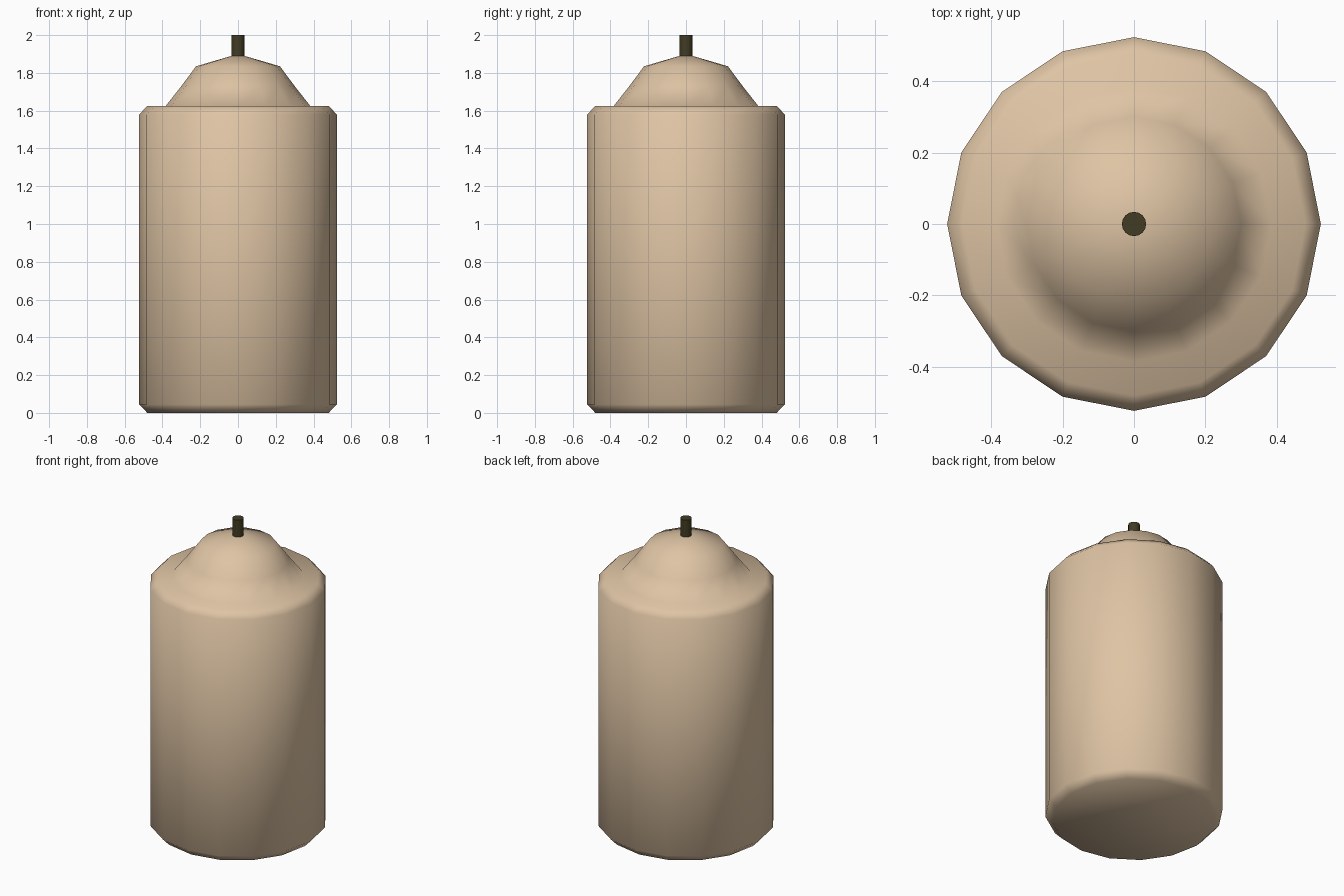
import bpy, bmesh
from math import cos, sin, tau

if "Cube" in bpy.data.objects:
    bpy.data.objects.remove(bpy.data.objects["Cube"])


def material(name, rgb):
    m = bpy.data.materials.new(name)
    m.diffuse_color = (*rgb, 1)
    m.use_nodes = True
    m.node_tree.nodes["Principled BSDF"].inputs["Base Color"].default_value = m.diffuse_color
    return m


def lathe(name, profile, sides, mat):
    """Revolve (radius, z) points around z; radius 0 makes a tip."""
    bm = bmesh.new()
    rings = []
    for r, z in profile:
        n = sides if r > 0 else 1
        rings.append([bm.verts.new((r * cos(tau * i / sides), r * sin(tau * i / sides), z))
                      for i in range(n)])
    for a, b in zip(rings, rings[1:]):
        for i in range(sides):
            j = (i + 1) % sides
            if len(b) == 1:
                bm.faces.new((a[i], a[j], b[0]))
            else:
                bm.faces.new((a[i], a[j], b[j], b[i]))
    # Close the flat ends
    bm.faces.new(rings[0][::-1])
    if len(rings[-1]) > 1:
        bm.faces.new(rings[-1])
    for f in bm.faces:
        f.smooth = True
    mesh = bpy.data.meshes.new(name)
    bm.to_mesh(mesh)
    bm.free()
    ob = bpy.data.objects.new(name, mesh)
    bpy.context.collection.objects.link(ob)
    mesh.materials.append(mat)
    return ob


wax = material("wax", (0.73, 0.55, 0.37))
char = material("charred_wick", (0.055, 0.045, 0.017))

# Candle body with bevelled rims and melted dome on top
lathe("candle_body", [(0.48, 0), (0.523, 0.045), (0.523, 1.58), (0.48, 1.625),
                      (0.385, 1.622), (0.30, 1.73), (0.222, 1.835), (0, 1.9)], 16, wax)

# Wick
wick = lathe("wick", [(0.034, 1.86), (0.034, 2.0)], 16, char)
wick.data.polygons[-1].use_smooth = False
bpy.context.view_layer.objects.active = wick
wick.select_set(True)
bpy.ops.object.shade_smooth_by_angle()
